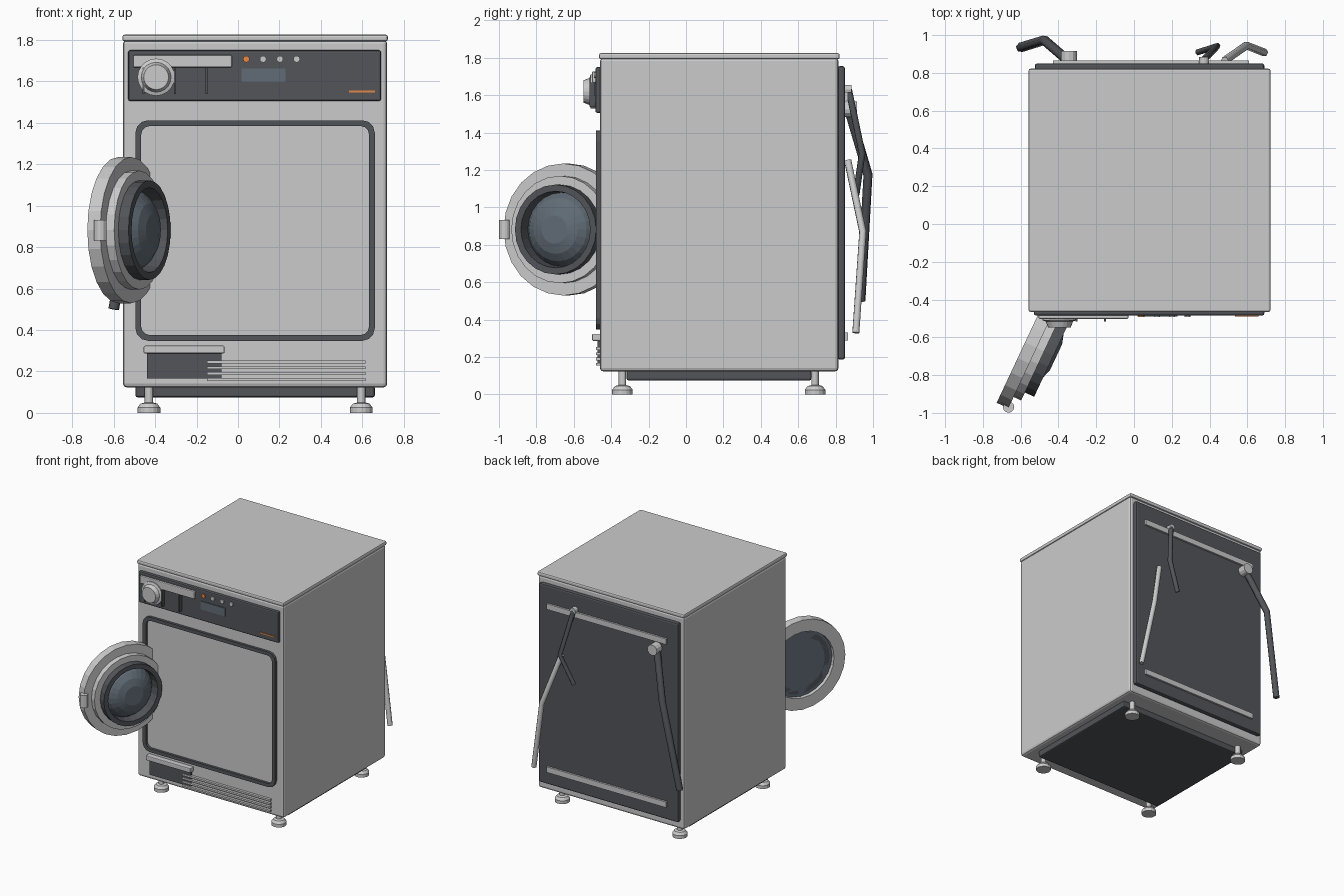
import bpy, bmesh
from math import cos, sin, pi
from mathutils import Vector, Matrix

if "Cube" in bpy.data.objects:
    bpy.data.objects.remove(bpy.data.objects["Cube"])


def material(name, color):
    m = bpy.data.materials.new(name)
    m.diffuse_color = (*color, 1)
    m.use_nodes = True
    m.node_tree.nodes["Principled BSDF"].inputs["Base Color"].default_value = m.diffuse_color
    return m


DARK = material("dark_grey", (0.085, 0.09, 0.1))
GLASS = material("blue_glass", (0.12, 0.15, 0.18))
ORANGE = material("orange", (0.8, 0.25, 0.06))


def finish(name, bm, mat=None):
    bmesh.ops.recalc_face_normals(bm, faces=bm.faces)
    me = bpy.data.meshes.new(name)
    bm.to_mesh(me)
    bm.free()
    ob = bpy.data.objects.new(name, me)
    bpy.context.collection.objects.link(ob)
    if mat:
        me.materials.append(mat)
    return ob


def box(name, x, y, z, mat=None, bevel=0):
    """Box from (min, max) ranges, optionally with bevelled edges."""
    bm = bmesh.new()
    bmesh.ops.create_cube(bm, size=1)
    for v in bm.verts:
        for i, r in enumerate((x, y, z)):
            v.co[i] = r[0] if v.co[i] < 0 else r[1]
    if bevel:
        bmesh.ops.bevel(bm, geom=bm.edges[:], offset=bevel, segments=2,
                        profile=0.5, affect='EDGES')
    return finish(name, bm, mat)


def skin(name, loops, mat=None, ring=False):
    """Join equal-length loops; cap the ends or close into a ring."""
    bm = bmesh.new()
    rows = [[bm.verts.new(p) for p in loop] for loop in loops]
    n = len(rows[0])
    pairs = list(zip(rows, rows[1:])) + ([(rows[-1], rows[0])] if ring else [])
    for a, b in pairs:
        for i in range(n):
            j = (i + 1) % n
            bm.faces.new((a[i], a[j], b[j], b[i]))
    if not ring:
        bm.faces.new(rows[0])
        bm.faces.new(rows[-1])
    return finish(name, bm, mat)


def lathe(name, profile, origin, axis, mat=None, ring=False, n=24):
    """Spin (radius, distance along axis) points round an axis."""
    m = Matrix.Translation(origin) @ Vector(axis).to_track_quat('Z', 'Y').to_matrix().to_4x4()
    return skin(name, [[m @ Vector((r * cos(2 * pi * i / n), r * sin(2 * pi * i / n), s))
                        for i in range(n)] for r, s in profile], mat, ring)


def hose(name, points, r, mat=None):
    cu = bpy.data.curves.new(name, 'CURVE')
    cu.dimensions = '3D'
    cu.bevel_depth = r
    cu.bevel_resolution = 1
    cu.use_fill_caps = True
    sp = cu.splines.new('POLY')
    sp.points.add(len(points) - 1)
    for p, co in zip(sp.points, points):
        p.co = (*co, 1)
    ob = bpy.data.objects.new(name, cu)
    bpy.context.collection.objects.link(ob)
    if mat:
        cu.materials.append(mat)


def rounded_rect(x, z, r, y):
    pts = []
    for k, (cx, cz) in enumerate(((x[1] - r, z[1] - r), (x[0] + r, z[1] - r),
                                  (x[0] + r, z[0] + r), (x[1] - r, z[0] + r))):
        for i in range(4):
            a = pi / 2 * (k + i / 3)
            pts.append((cx + r * cos(a), y, cz + r * sin(a)))
    return pts


# Cabinet, lid, plinth and rear panel
box("cabinet", (-0.555, 0.72), (-0.46, 0.815), (0.123, 1.8), bevel=0.018)
box("lid", (-0.558, 0.723), (-0.465, 0.822), (1.793, 1.825), bevel=0.01)
box("plinth", (-0.495, 0.66), (-0.318, 0.67), (0.075, 0.13), DARK, 0.01)
box("rear_panel", (-0.525, 0.69), (0.81, 0.85), (0.187, 1.755), DARK, 0.012)
for z in (0.31, 1.595):
    box("rear_rail", (-0.43, 0.61), (0.845, 0.865), (z - 0.022, z + 0.022))

# Feet
for x in (-0.43, 0.595):
    for y in (-0.34, 0.69):
        lathe("foot", [(0.055, 0), (0.055, 0.025), (0.04, 0.045), (0.02, 0.05), (0.02, 0.13)],
              (x, y, 0), (0, 0, 1), n=16)

# Front frame
fx, fz = (-0.495, 0.66), (0.348, 1.412)
ix, iz = (-0.467, 0.632), (0.376, 1.384)
skin("front_frame", [rounded_rect(fx, fz, 0.06, -0.455), rounded_rect(fx, fz, 0.06, -0.48),
                     rounded_rect(ix, iz, 0.04, -0.48), rounded_rect(ix, iz, 0.04, -0.455)],
     DARK, ring=True)

# Control console
box("console", (-0.53, 0.69), (-0.484, -0.45), (1.505, 1.75), DARK, 0.01)
box("drawer_handle", (-0.505, -0.03), (-0.502, -0.48), (1.667, 1.727), bevel=0.006)
for x in (-0.455, -0.305, -0.153):
    box("drawer_rib", (x - 0.005, x + 0.005), (-0.515, -0.48), (1.54, 1.667), DARK)
lathe("dial", [(0.09, 0), (0.09, 0.03), (0.072, 0.036), (0.06, 0.068)],
      (-0.395, -0.48, 1.62), (0, -1, 0), n=20)
for i in range(4):
    lathe("indicator", [(0.016, 0), (0.016, 0.012)], (0.04 + 0.081 * i, -0.48, 1.707),
          (0, -1, 0), None if i else ORANGE, n=12)
box("display", (0.018, 0.23), (-0.49, -0.48), (1.597, 1.662), GLASS)
box("accent_strip", (0.535, 0.66), (-0.49, -0.48), (1.546, 1.555), ORANGE)

# Filter flap and vent slats
box("filter_flap", (-0.44, -0.08), (-0.472, -0.45), (0.165, 0.3), DARK)
box("filter_handle", (-0.455, -0.065), (-0.502, -0.455), (0.287, 0.324), bevel=0.006)
for i in range(4):
    z = 0.162 + 0.028 * i
    box("vent_slat", (-0.15, 0.615), (-0.48, -0.455), (z - 0.007, z + 0.007))

# Open porthole door, swung about the left edge
hub, axis = (-0.577, -0.627, 0.882), (0.905, -0.425, 0)
lathe("door_rim", [(0.353, 0), (0.353, 0.068), (0.26, 0.068), (0.26, 0)], hub, axis, ring=True)
lathe("door_step", [(0.287, 0.05), (0.287, 0.112), (0.22, 0.112), (0.22, 0.05)], hub, axis, ring=True)
lathe("door_seal", [(0.24, 0.03), (0.24, 0.166), (0.205, 0.166), (0.195, 0.07), (0.2, 0.03)],
      hub, axis, DARK, ring=True)
lathe("door_bowl", [(0.262, 0.03), (0.262, 0.045), (0.2, 0.09), (0.17, 0.135), (0.13, 0.165), (0.075, 0.182)],
      hub, axis, GLASS)
lathe("door_latch", [(0.03, 0), (0.03, 0.1)], (-0.664, -0.969, 0.832), (0, 0, 1), n=12)

# Rear hoses and fittings
lathe("drain_fitting", [(0.042, 0), (0.042, 0.075)], (-0.345, 0.84, 1.525), (0, 1, 0), n=12)
lathe("cable_fitting", [(0.025, 0), (0.025, 0.04)], (0.37, 0.845, 1.63), (0, 1, 0), n=12)
hose("drain_hose", [(-0.355, 0.87, 1.525), (-0.475, 0.973, 1.175), (-0.6, 0.935, 0.5)], 0.026, DARK)
hose("inlet_hose", [(0.48, 0.865, 1.25), (0.595, 0.945, 0.87), (0.69, 0.908, 0.33)], 0.021)
hose("power_cable", [(0.37, 0.87, 1.63), (0.44, 0.942, 1.29), (0.34, 0.91, 1.07)], 0.018, DARK)
